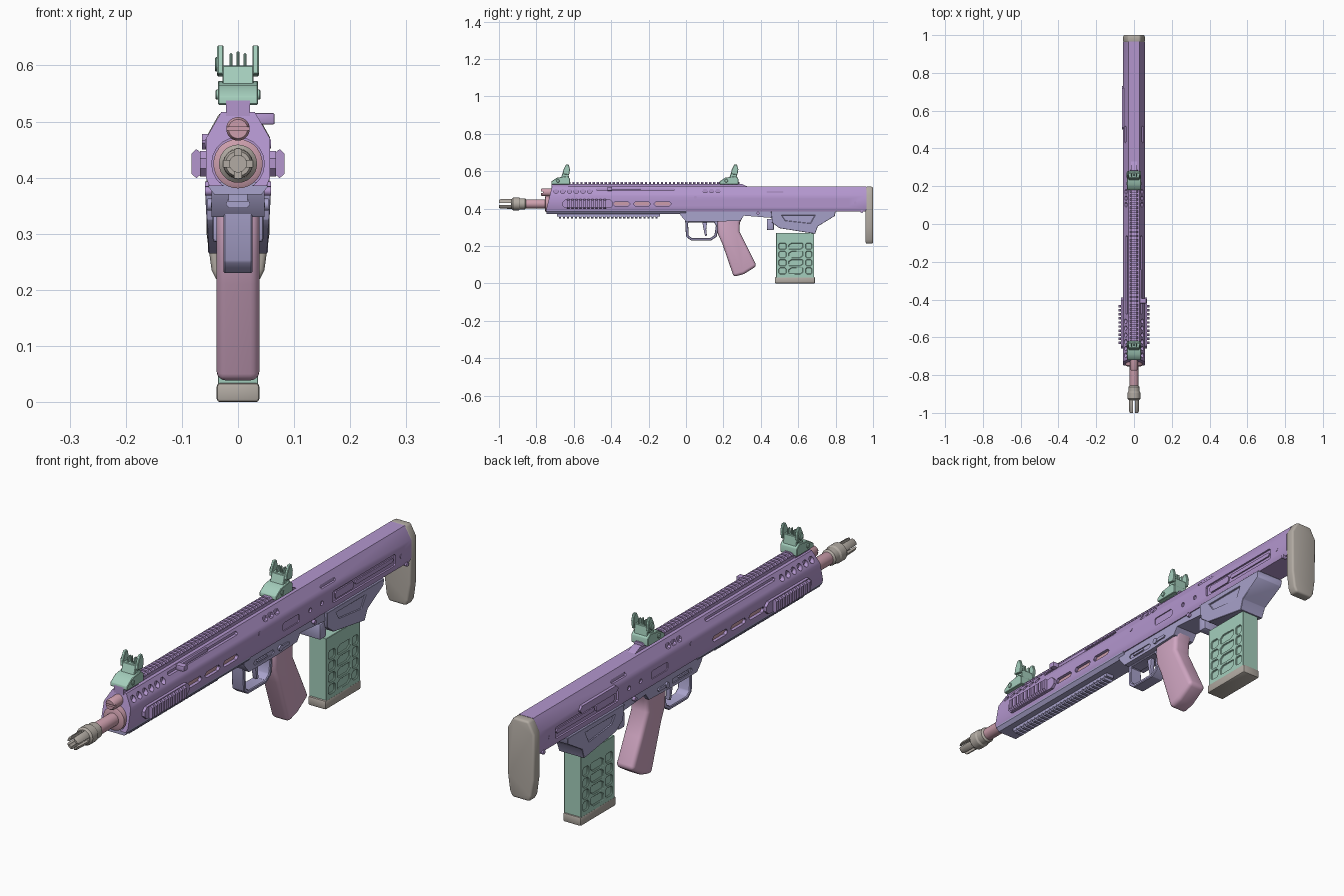
import bpy, bmesh, math
from mathutils import Vector


def material(name, rgb):
    m = bpy.data.materials.new(name)
    m.diffuse_color = [((c / 255 + 0.055) / 1.055) ** 2.4 for c in rgb] + [1]
    return m


PURPLE = material("purple", (179, 150, 206))
BLUE = material("slate_lilac", (169, 163, 204))
PINK = material("pink", (208, 166, 194))
ROSE = material("rose", (204, 158, 172))
GREEN = material("mint", (164, 206, 188))
GRAY = material("warm_gray", (178, 171, 163))


def prism(bm, pts, a, b, axis="x"):
    """Extrude a closed 2D outline from a to b along an axis."""
    def co(p, t):
        return {"x": (t, p[0], p[1]), "y": (p[0], t, p[1]), "z": (p[0], p[1], t)}[axis]
    lo = [bm.verts.new(co(p, a)) for p in pts]
    hi = [bm.verts.new(co(p, b)) for p in pts]
    n = len(pts)
    fs = [bm.faces.new(lo), bm.faces.new(hi[::-1])]
    fs += [bm.faces.new((lo[i], hi[i], hi[(i + 1) % n], lo[(i + 1) % n])) for i in range(n)]
    bmesh.ops.recalc_face_normals(bm, faces=fs)


def both(bm, pts, a, b):
    prism(bm, pts, a, b)
    prism(bm, pts, -b, -a)


def box(bm, x0, x1, y0, y1, z0, z1):
    prism(bm, [(y0, z0), (y1, z0), (y1, z1), (y0, z1)], x0, x1)


def slot(y0, y1, z0, z1, c=0.006):
    return [(y0 + c, z0), (y1 - c, z0), (y1, z0 + c), (y1, z1 - c),
            (y1 - c, z1), (y0 + c, z1), (y0, z1 - c), (y0, z0 + c)]


def circle(a, b, r, n=20):
    return [(a + r * math.cos(2 * math.pi * i / n), b + r * math.sin(2 * math.pi * i / n)) for i in range(n)]


def sym(pts):
    return pts + [(-x, z) for x, z in pts[::-1]]


def make(name, bm, mat, bevel=0, seg=2, cut=None):
    def obj(nm, b):
        me = bpy.data.meshes.new(nm)
        b.to_mesh(me)
        b.free()
        o = bpy.data.objects.new(nm, me)
        bpy.context.collection.objects.link(o)
        return o
    o = obj(name, bm)
    o.data.materials.append(mat)
    bpy.ops.object.select_all(action="DESELECT")
    o.select_set(True)
    bpy.context.view_layer.objects.active = o
    if cut:
        c = obj("cutter", cut)
        c.hide_render = True
        m = o.modifiers.new("cut", "BOOLEAN")
        m.operation, m.solver, m.object = "DIFFERENCE", "EXACT", c
        bpy.ops.object.modifier_apply(modifier="cut")
        bpy.data.objects.remove(c)
    if bevel:
        m = o.modifiers.new("bevel", "BEVEL")
        m.width, m.segments, m.limit_method = bevel, seg, "ANGLE"
        m.angle_limit = math.radians(35)
        bpy.ops.object.modifier_apply(modifier="bevel")
    bpy.ops.object.shade_smooth_by_angle(angle=math.radians(32))
    return o


def taper(bm, z0, k):
    for v in bm.verts:
        v.co.x *= 1 + k * (v.co.z - z0)


def lathe(name, rings, z, mat, n=28, cut=None):
    """Rings of (y, radius) around a line along y."""
    bm = bmesh.new()
    loops = [[bm.verts.new((p[0], y, p[1])) for p in circle(0, z, r, n)] for y, r in rings]
    for a, b in zip(loops, loops[1:]):
        for i in range(n):
            bm.faces.new((a[i], a[(i + 1) % n], b[(i + 1) % n], b[i]))
    bm.faces.new(loops[0])
    bm.faces.new(loops[-1])
    bmesh.ops.recalc_face_normals(bm, faces=bm.faces)
    return make(name, bm, mat, cut=cut)


# Upper body: long chamfered tube with recessed slots, vents and panels
bm = bmesh.new()
prism(bm, sym([(0.03, 0.517), (0.057, 0.47), (0.057, 0.40), (0.051, 0.385)]), -0.75, 0.965, "y")
for v in bm.verts:
    if v.co.y < 0:
        v.co.y += (v.co.z - 0.385) * 0.25
cut = bmesh.new()
slots = [(-0.39, -0.30), (-0.28, -0.19), (-0.17, -0.08)]
for y0, y1 in slots:
    both(cut, slot(y0, y1, 0.414, 0.436, 0.009), 0.043, 0.08)
for i in range(6):
    both(cut, circle(-0.695 + 0.036 * i, 0.492, 0.012, 12), 0.033, 0.08)
for i in range(3):
    both(cut, slot(0.09 + 0.034 * i, 0.115 + 0.034 * i, 0.485, 0.505), 0.036, 0.08)
both(cut, slot(-0.48, -0.06, 0.496, 0.508, 0.005), 0.031, 0.08)
both(cut, slot(0.19, 0.29, 0.414, 0.445), 0.053, 0.08)
both(cut, slot(0.43, 0.52, 0.482, 0.495, 0.005), 0.042, 0.08)
both(cut, slot(0.49, 0.87, 0.408, 0.452), 0.05, 0.08)
for y in (0.355, 0.425):
    both(cut, circle(y, 0.433, 0.009, 12), 0.05, 0.08)
prism(cut, circle(0, 0.425, 0.047), -0.8, -0.70, "y")
make("upper_body", bm, PURPLE, cut=cut)

# Raised strips inside the rear panels, left side port cover and charging handle
bm = bmesh.new()
both(bm, slot(0.51, 0.62, 0.416, 0.444), 0.045, 0.055)
both(bm, slot(0.63, 0.86, 0.424, 0.440), 0.045, 0.055)
prism(bm, slot(0.50, 0.73, 0.45, 0.478, 0.012), -0.064, -0.045)
make("side_panel_strips", bm, PURPLE)
bm = bmesh.new()
box(bm, 0.025, 0.04, -0.40, -0.24, 0.498, 0.512)
box(bm, 0.025, 0.065, -0.42, -0.395, 0.495, 0.515)
make("charging_handle", bm, PURPLE, 0.002)

# Inner barrel shroud seen through the handguard slots
bm = bmesh.new()
for y0, y1 in slots:
    both(bm, slot(y0 + 0.003, y1 - 0.003, 0.416, 0.434, 0.008), 0.040, 0.047)
make("inner_shroud", bm, ROSE)

# Handguard floor
bm = bmesh.new()
prism(bm, sym([(0.053, 0.392), (0.053, 0.384), (0.042, 0.37)]), -0.745, 0.0, "y")
make("handguard_floor", bm, BLUE)

# Barrel, barrel nut and gas plug
lathe("barrel", [(-0.90, 0.02), (-0.885, 0.024), (-0.70, 0.024)], 0.425, ROSE)
lathe("barrel_nut", [(-0.755, 0.034), (-0.75, 0.044), (-0.69, 0.044)], 0.425, ROSE)
cut = bmesh.new()
box(cut, -0.03, 0.03, -0.80, -0.765, 0.484, 0.490)
lathe("gas_plug", [(-0.775, 0.017), (-0.768, 0.021), (-0.70, 0.021)], 0.487, ROSE, cut=cut)

# Muzzle device: collar, cone and four prongs around the bore
cut = bmesh.new()
box(cut, -0.006, 0.006, -1.01, -0.935, 0.37, 0.48)
c2 = bmesh.new()
box(c2, -0.05, 0.05, -1.01, -0.935, 0.419, 0.431)
prong = lathe("muzzle_prongs", [(-1.0, 0.022), (-0.992, 0.026), (-0.94, 0.027), (-0.915, 0.027)], 0.425, GRAY, cut=cut)
for c in (c2, bmesh.new()):
    if not c.verts:
        prism(c, circle(0, 0.425, 0.015), -1.01, -0.93, "y")
    b = bmesh.new()
    b.from_mesh(prong.data)
    bpy.data.objects.remove(prong)
    prong = make("muzzle_prongs", b, GRAY, cut=c)
lathe("muzzle_collar", [(-0.932, 0.027), (-0.925, 0.034), (-0.893, 0.034), (-0.887, 0.030), (-0.862, 0.030), (-0.855, 0.024)], 0.425, GRAY)


# Toothed rails: one helper builds the cross bars on a base strip
def teeth(bm, y0, y1, pitch, section):
    for i in range(int((y1 - y0) / pitch)):
        prism(bm, section, y0 + i * pitch, y0 + (i + 0.58) * pitch, "y")


bm = bmesh.new()
prism(bm, [(-0.72, 0.51), (0.345, 0.51), (0.30, 0.531), (-0.715, 0.531)], -0.016, 0.016)
teeth(bm, -0.715, 0.30, 0.0215, sym([(0.014, 0.541), (0.021, 0.534), (0.016, 0.526)]))
box(bm, -0.021, 0.021, -0.72, -0.63, 0.51, 0.538)
make("top_rail", bm, PURPLE)
bm = bmesh.new()
box(bm, -0.017, 0.017, -0.69, -0.14, 0.357, 0.375)
teeth(bm, -0.68, -0.14, 0.0215, sym([(0.016, 0.346), (0.022, 0.352), (0.018, 0.362)]))
make("bottom_rail", bm, BLUE)
for side, s in (("right", 1), ("left", -1)):
    bm = bmesh.new()
    prism(bm, slot(-0.66, -0.39, 0.402, 0.448, 0.014), s * 0.05, s * 0.068)
    sec = [(0.064, 0.408), (0.074, 0.399), (0.083, 0.407), (0.083, 0.443), (0.074, 0.451), (0.064, 0.442)]
    teeth(bm, -0.635, -0.41, 0.0215, [(s * x, z) for x, z in sec])
    make(side + "_side_rail", bm, PURPLE)

# Folding sights: base, leaning tower, ears and post
for name, y in (("front_sight", -0.72), ("rear_sight", 0.18)):
    bm = bmesh.new()
    prism(bm, [(y, 0.53), (y + 0.10, 0.53), (y + 0.10, 0.56), (y + 0.085, 0.573), (y + 0.03, 0.565), (y, 0.545)], -0.036, 0.036)
    prism(bm, [(y + 0.05, 0.56), (y + 0.095, 0.56), (y + 0.09, 0.60), (y + 0.064, 0.60)], -0.028, 0.028)
    both(bm, [(y + 0.06, 0.585), (y + 0.095, 0.58), (y + 0.10, 0.61), (y + 0.092, 0.636), (y + 0.078, 0.636), (y + 0.065, 0.61)], 0.026, 0.037)
    both(bm, [(y + 0.068, 0.595), (y + 0.09, 0.595), (y + 0.09, 0.622), (y + 0.075, 0.622)], 0.010, 0.015)
    box(bm, -0.003, 0.003, y + 0.075, y + 0.085, 0.59, 0.625)
    prism(bm, circle(y + 0.08, 0.602, 0.013, 12), -0.041, -0.03)
    prism(bm, circle(y + 0.035, 0.548, 0.009, 12), -0.04, 0.04)
    make(name, bm, GREEN, 0.002, 1)

# Lower housing around the trigger
bm = bmesh.new()
prism(bm, [(-0.035, 0.39), (-0.03, 0.365), (0.0, 0.33), (0.16, 0.33), (0.29, 0.335), (0.31, 0.362), (0.46, 0.35), (0.46, 0.39)], -0.047, 0.047)
cut = bmesh.new()
both(cut, slot(0.03, 0.15, 0.342, 0.36), 0.043, 0.08)
make("trigger_housing", bm, BLUE, cut=cut)
bm = bmesh.new()
both(bm, circle(0.185, 0.352, 0.011, 14), 0.04, 0.054)
both(bm, slot(0.18, 0.24, 0.346, 0.358, 0.005), 0.04, 0.052)
both(bm, slot(0.05, 0.11, 0.347, 0.356, 0.003), 0.04, 0.048)
make("selector_levers", bm, BLUE)
bm = bmesh.new()
prism(bm, [(-0.005, 0.345), (0.0, 0.25), (0.025, 0.23), (0.135, 0.23), (0.165, 0.25), (0.18, 0.345)], -0.026, 0.026)
cut = bmesh.new()
prism(cut, [(0.011, 0.325), (0.014, 0.256), (0.03, 0.243), (0.13, 0.243), (0.152, 0.258), (0.16, 0.31), (0.15, 0.325)], -0.1, 0.1)
make("trigger_guard", bm, BLUE, 0.003, 1, cut)
bm = bmesh.new()
prism(bm, [(0.085, 0.34), (0.115, 0.34), (0.108, 0.29), (0.112, 0.255), (0.102, 0.252), (0.094, 0.29)], -0.009, 0.009)
make("trigger", bm, BLUE, 0.002)

# Grip
bm = bmesh.new()
prism(bm, [(0.165, 0.355), (0.170, 0.265), (0.195, 0.21), (0.255, 0.035), (0.31, 0.05), (0.378, 0.093),
           (0.325, 0.20), (0.285, 0.28), (0.288, 0.325), (0.305, 0.358)], -0.038, 0.038)
make("grip", bm, PINK, 0.016, 4)

# Lower stock with magazine well, rear opening and sling hole
bm = bmesh.new()
prism(bm, [(0.45, 0.40), (0.445, 0.29), (0.485, 0.25), (0.70, 0.207), (0.72, 0.215), (0.967, 0.213), (0.967, 0.40)], -0.055, 0.055)
taper(bm, 0.38, 0.9)
cut = bmesh.new()
prism(cut, [(0.825, 0.24), (0.82, 0.275), (0.845, 0.325), (0.865, 0.335), (0.92, 0.335), (0.938, 0.315), (0.938, 0.25), (0.925, 0.237)], -0.1, 0.1)
prism(cut, circle(0.768, 0.247, 0.016, 14), -0.1, 0.1)
both(cut, slot(0.84, 0.945, 0.355, 0.38), 0.049, 0.1)
both(cut, [(0.725, 0.235), (0.80, 0.235), (0.80, 0.28), (0.82, 0.335), (0.80, 0.335), (0.735, 0.28)], 0.036, 0.1)
make("lower_stock", bm, BLUE, 0.002, 1, cut)
bm = bmesh.new()
prism(bm, [(0.455, 0.385), (0.80, 0.385), (0.795, 0.36), (0.705, 0.305), (0.69, 0.265), (0.50, 0.295), (0.46, 0.325)], -0.059, 0.059)
taper(bm, 0.38, 0.9)
cut = bmesh.new()
both(cut, [(0.51, 0.365), (0.69, 0.365), (0.665, 0.32), (0.53, 0.335)], 0.053, 0.1)
make("magazine_well_plate", bm, BLUE, 0.002, 1, cut)
bm = bmesh.new()
box(bm, -0.045, 0.045, 0.432, 0.47, 0.285, 0.345)
make("magazine_release", bm, BLUE, 0.006)

# Butt pad
bm = bmesh.new()
prism(bm, sym([(0.032, 0.517), (0.057, 0.472), (0.056, 0.30), (0.047, 0.235), (0.036, 0.213)]), 0.96, 1.0, "y")
make("butt_pad", bm, GRAY, 0.008, 3)

# Magazine with pocketed sides and a floor plate
bm = bmesh.new()
box(bm, -0.036, 0.036, 0.482, 0.685, 0.02, 0.27)
cut = bmesh.new()
for i in range(4):
    z = 0.05 + i * 0.044
    both(cut, slot(0.497, 0.535, z, z + 0.033), 0.031, 0.1)
    both(cut, [(0.55, z), (0.61, z), (0.625, z + 0.01), (0.625, z + 0.033), (0.565, z + 0.033), (0.55, z + 0.023)], 0.031, 0.1)
    both(cut, slot(0.64, 0.672, z, z + 0.033), 0.031, 0.1)
make("magazine", bm, GREEN, 0.003, 1, cut)
bm = bmesh.new()
box(bm, -0.038, 0.038, 0.475, 0.69, 0, 0.034)
make("magazine_floor_plate", bm, GRAY, 0.006)

# Body pins
bm = bmesh.new()
for y, z in ((0.385, 0.376), (0.905, 0.43), (0.94, 0.385), (0.05, 0.46)):
    both(bm, circle(y, z, 0.008, 12), 0.04, 0.0585)
make("body_pins", bm, PURPLE)
